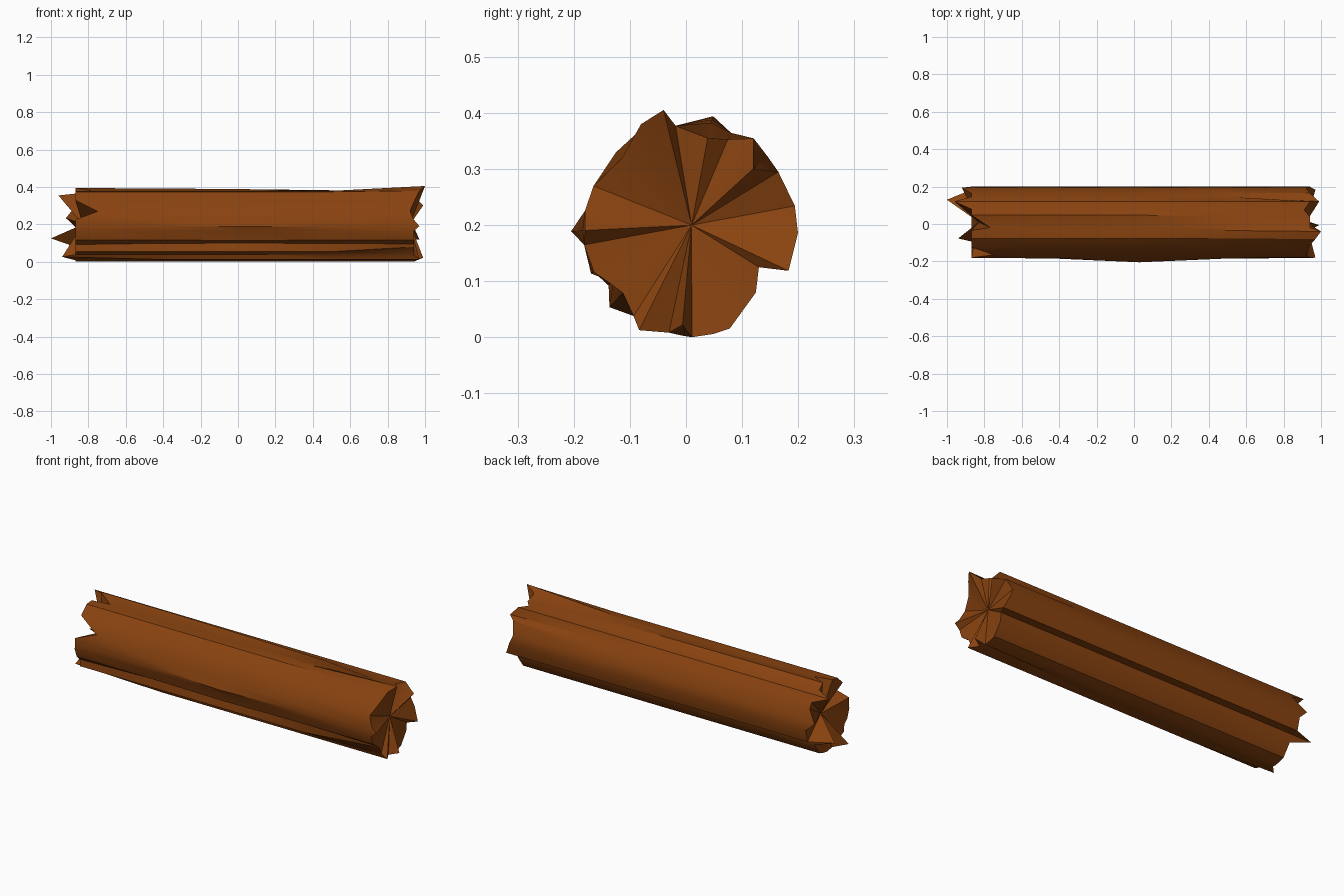
import bpy
import bmesh
from math import sin, cos, radians

default_cube = bpy.data.objects.get("Cube")
if default_cube:
    bpy.data.objects.remove(default_cube, do_unlink=True)

# Rough bark outline: spoke angle in degrees -> trunk radius
SPOKES = {
    -4: .2, 10: .197, 30: .19, 40: .19, 52: .196, 64: .183, 76: .2,
    96: .178, 101: .182, 114: .19, 134: .18, 157: .179, 172: .182,
    183: .18, 191: .185, 207: .184, 218: .175, 227: .2, 240: .187,
    246: .205, 261: .194, 268: .197, 273: .2, 284: .2, 293: .2,
    316: .173, 330: .15, 336: .2,
}
RINGS = [-.87, -.42, .03, .49, .94]
LEFT, RIGHT = 0, len(RINGS) - 1

# Splintered rims: spoke angle -> how far that splinter or notch reaches
SPLINTERS = {
    LEFT: {10: -.92, 52: -.96, 96: -.77, 157: -.75, 246: -.94, 330: -1},
    RIGHT: {10: .92, 40: .99, 64: .91, 101: 1, 114: .97, 157: .92,
            183: .97, 246: .97, 268: .99, 336: .97},
}

# Local bulges and grooves in the bark: ring -> spoke angle -> radius
BARK = {
    0: {246: .19},
    1: {76: .198, 183: .185, 218: .165},
    2: {76: .194, 183: .205, 207: .19, 218: .163},
    3: {76: .188, 183: .185, 218: .165},
    RIGHT: {40: .157, 64: .17, 76: .16, 101: .209, 114: .197,
            134: .165, 218: .17, 227: .165, 268: .178},
}

# Brown wood
wood = bpy.data.materials.new("brown_wood")
wood.use_nodes = True
colour = (.25, .056, .005, 1)
wood.diffuse_color = colour
shader = next(n for n in wood.node_tree.nodes if n.type == 'BSDF_PRINCIPLED')
shader.inputs["Base Color"].default_value = colour
shader.inputs["Roughness"].default_value = .9


def make_ring(bm, index):
    """One closed loop of bark points around the trunk axis."""
    loop = []
    for angle, radius in SPOKES.items():
        r = BARK.get(index, {}).get(angle, radius)
        x = SPLINTERS.get(index, {}).get(angle, RINGS[index])
        a = radians(angle)
        loop.append(bm.verts.new((x, r * cos(a), .2 + r * sin(a))))
    return loop


def pairs(loop):
    return zip(loop, loop[1:] + loop[:1])


# Trunk: skin neighbouring rings with bark
bm = bmesh.new()
loops = [make_ring(bm, i) for i in range(len(RINGS))]
for near, far in zip(loops, loops[1:]):
    for (a, b), (d, c) in zip(pairs(near), pairs(far)):
        bm.faces.new((a, b, c, d))

# Broken ends: fan each rim to a core point
for loop, core_x in ((loops[LEFT], -.83), (loops[RIGHT], .92)):
    core = bm.verts.new((core_x, .01, .2))
    for a, b in pairs(loop):
        bm.faces.new((a, b, core))

bmesh.ops.recalc_face_normals(bm, faces=bm.faces)
mesh = bpy.data.meshes.new("log")
bm.to_mesh(mesh)
bm.free()
mesh.materials.append(wood)

log = bpy.data.objects.new("log", mesh)
bpy.context.collection.objects.link(log)
bpy.ops.object.select_all(action='DESELECT')
log.select_set(True)
bpy.context.view_layer.objects.active = log
bpy.ops.object.shade_smooth_by_angle(angle=radians(30))
